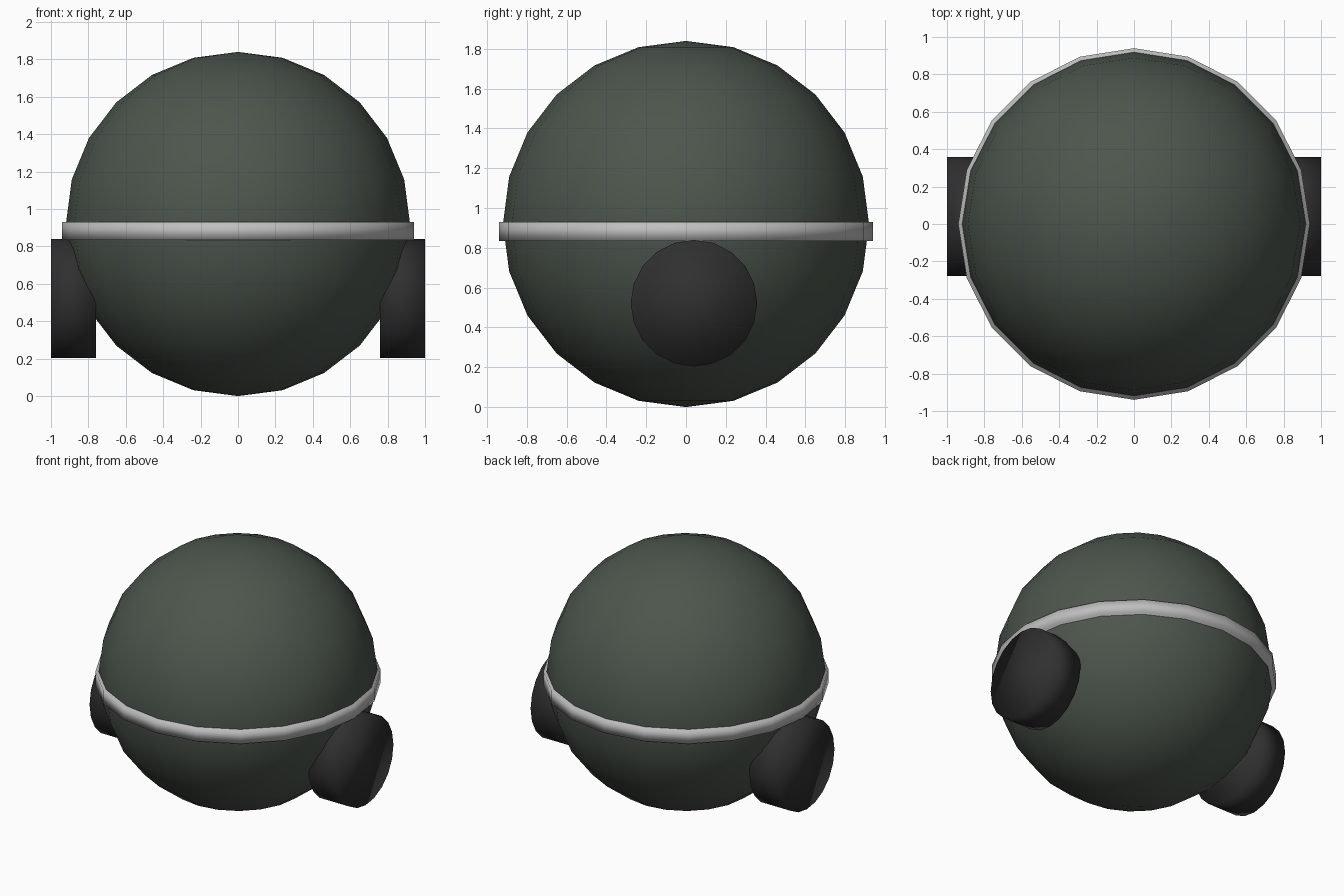
import bpy
import bmesh
from math import pi
from mathutils import Matrix

cube = bpy.data.objects.get("Cube")
if cube:
    bpy.data.objects.remove(cube, do_unlink=True)

SEGMENTS = 20
RADIUS = 0.92


def material(name, color):
    mat = bpy.data.materials.new(name)
    mat.use_nodes = True
    mat.diffuse_color = (*color, 1)
    mat.node_tree.nodes["Principled BSDF"].inputs["Base Color"].default_value = (*color, 1)
    return mat


def add_object(name, bm, mat):
    bmesh.ops.recalc_face_normals(bm, faces=bm.faces[:])
    for face in bm.faces:
        face.smooth = True
    mesh = bpy.data.meshes.new(name)
    bm.to_mesh(mesh)
    bm.free()
    mesh.materials.append(mat)
    obj = bpy.data.objects.new(name, mesh)
    bpy.context.collection.objects.link(obj)
    return obj


def cylinder(name, radius, depth, matrix, mat):
    bm = bmesh.new()
    bmesh.ops.create_cone(bm, cap_ends=True, segments=SEGMENTS, radius1=radius,
                          radius2=radius, depth=depth, matrix=matrix)
    return add_object(name, bm, mat)


green = material("dark grey green", (0.073, 0.092, 0.073))
silver = material("light grey", (0.52, 0.52, 0.52))
black = material("charcoal", (0.029, 0.029, 0.029))

# Round body
bm = bmesh.new()
bmesh.ops.create_uvsphere(bm, u_segments=SEGMENTS, v_segments=12, radius=RADIUS,
                          matrix=Matrix.Translation((0, 0, RADIUS)))
add_object("body", bm, green)

# Waist band
cylinder("waist_band", 0.94, 0.095, Matrix.Translation((0, 0, 0.883)), silver)

# Side drums, one on each side
for side, x in (("left", 0.88), ("right", -0.88)):
    place = Matrix.Translation((x, 0.04, 0.522)) @ Matrix.Rotation(pi / 2, 4, "Y")
    cylinder(side + "_drum", 0.318, 0.24, place, black)
